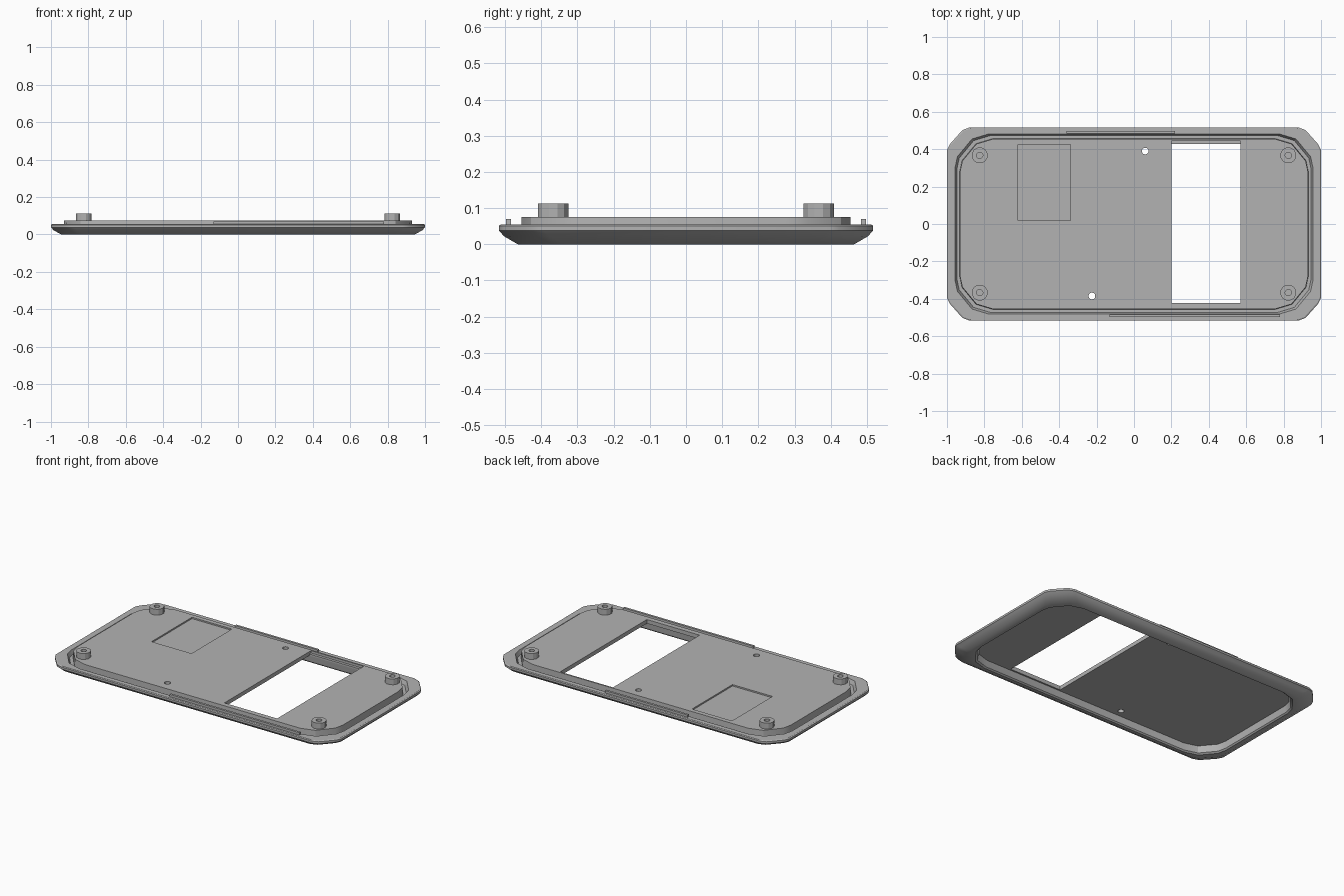
import bpy, bmesh, math

cube = bpy.data.objects.get("Cube")
if cube:
    bpy.data.objects.remove(cube)

grey = bpy.data.materials.new("plain_grey")
grey.use_nodes = True
grey.diffuse_color = (0.45, 0.45, 0.45, 1)
grey.node_tree.nodes["Principled BSDF"].inputs["Base Color"].default_value = grey.diffuse_color

# Corner shapes as fractions of the corner box
CHAMFER = [(1, 0), (.88, .25), (.32, .88), (0, 1)]
ROUND = [(1, 0), (.93, .33), (.5, .85), (0, 1)]


def outline(hx, hy, box, shape, z):
    """Rectangle with shaped corners, counter-clockwise."""
    quarter = [(hx - box + u * box, hy - box + v * box) for u, v in shape]
    back = quarter[::-1]
    pts = (quarter + [(-x, y) for x, y in back]
           + [(-x, -y) for x, y in quarter] + [(x, -y) for x, y in back])
    return [(x, y, z) for x, y in pts]


def circle(cx, cy, r, z, sides):
    steps = [2 * math.pi * (i + .5) / sides for i in range(sides)]
    return [(cx + r * math.cos(a), cy + r * math.sin(a), z) for a in steps]


def loft(name, rings):
    """Skin a stack of equal rings and cap both ends."""
    bm = bmesh.new()
    loops = [[bm.verts.new(p) for p in ring] for ring in rings]
    n = len(loops[0])
    for a, b in zip(loops, loops[1:]):
        for i in range(n):
            j = (i + 1) % n
            bm.faces.new((a[i], a[j], b[j], b[i]))
    bm.faces.new(loops[0][::-1])
    bm.faces.new(loops[-1])
    bmesh.ops.recalc_face_normals(bm, faces=bm.faces)
    mesh = bpy.data.meshes.new(name)
    bm.to_mesh(mesh)
    bm.free()
    mesh.materials.append(grey)
    obj = bpy.data.objects.new(name, mesh)
    bpy.context.collection.objects.link(obj)
    return obj


def block(name, x0, x1, y0, y1, z0, z1):
    return loft(name, [[(x0, y0, z), (x1, y0, z), (x1, y1, z), (x0, y1, z)]
                       for z in (z0, z1)])


def activate(obj):
    bpy.ops.object.select_all(action='DESELECT')
    obj.select_set(True)
    bpy.context.view_layer.objects.active = obj


def cut(obj, cutter):
    cutter.hide_render = True
    mod = obj.modifiers.new("cut", 'BOOLEAN')
    mod.operation = 'DIFFERENCE'
    mod.solver = 'EXACT'
    mod.object = cutter
    activate(obj)
    bpy.ops.object.modifier_apply(modifier=mod.name)
    bpy.data.objects.remove(cutter)


# Tray: hollow underside, sloped outer rim, groove, raised floor
tray = loft("tray", [
    outline(.907, .432, .17, ROUND, .05),
    outline(.912, .437, .17, ROUND, .008),
    outline(.92, .445, .17, ROUND, 0),
    outline(.945, .465, .13, CHAMFER, 0),
    outline(.985, .503, .125, CHAMFER, .022),
    outline(1, .517, .122, CHAMFER, .038),
    outline(1, .517, .122, CHAMFER, .051),
    outline(.995, .512, .122, CHAMFER, .055),
    outline(.957, .482, .182, ROUND, .055),
    outline(.947, .473, .18, ROUND, .03),
    outline(.932, .456, .175, ROUND, .03),
    outline(.93, .454, .175, ROUND, .075),
])

# Window, its shallow notch, the square recess and two through holes
cut(tray, block("window_cutter", .2, .57, -.422, .428, -.1, .2))
cut(tray, block("notch_cutter", .2, .57, .42, .445, .06, .2))
cut(tray, block("recess_cutter", -.62, -.34, .02, .425, .066, .2))
for x, y in ((.06, .39), (-.225, -.385)):
    cut(tray, loft("hole_cutter", [circle(x, y, .018, z, 16) for z in (-.1, .2)]))
activate(tray)
bpy.ops.object.shade_smooth_by_angle(angle=math.radians(28))

# Screw posts with blind holes
for side, x in (("left", .825), ("right", -.825)):
    for end, y in (("front", -.367), ("back", .367)):
        loft(f"{end}_{side}_post", [
            circle(x, y, r, z, 12)
            for r, z in ((.043, .07), (.043, .112), (.017, .112), (.017, .08))])

# Snap ridges on the rim
block("back_ridge", -.36, .22, .484, .498, .05, .07)
block("front_ridge", -.13, .78, -.498, -.484, .05, .07)
